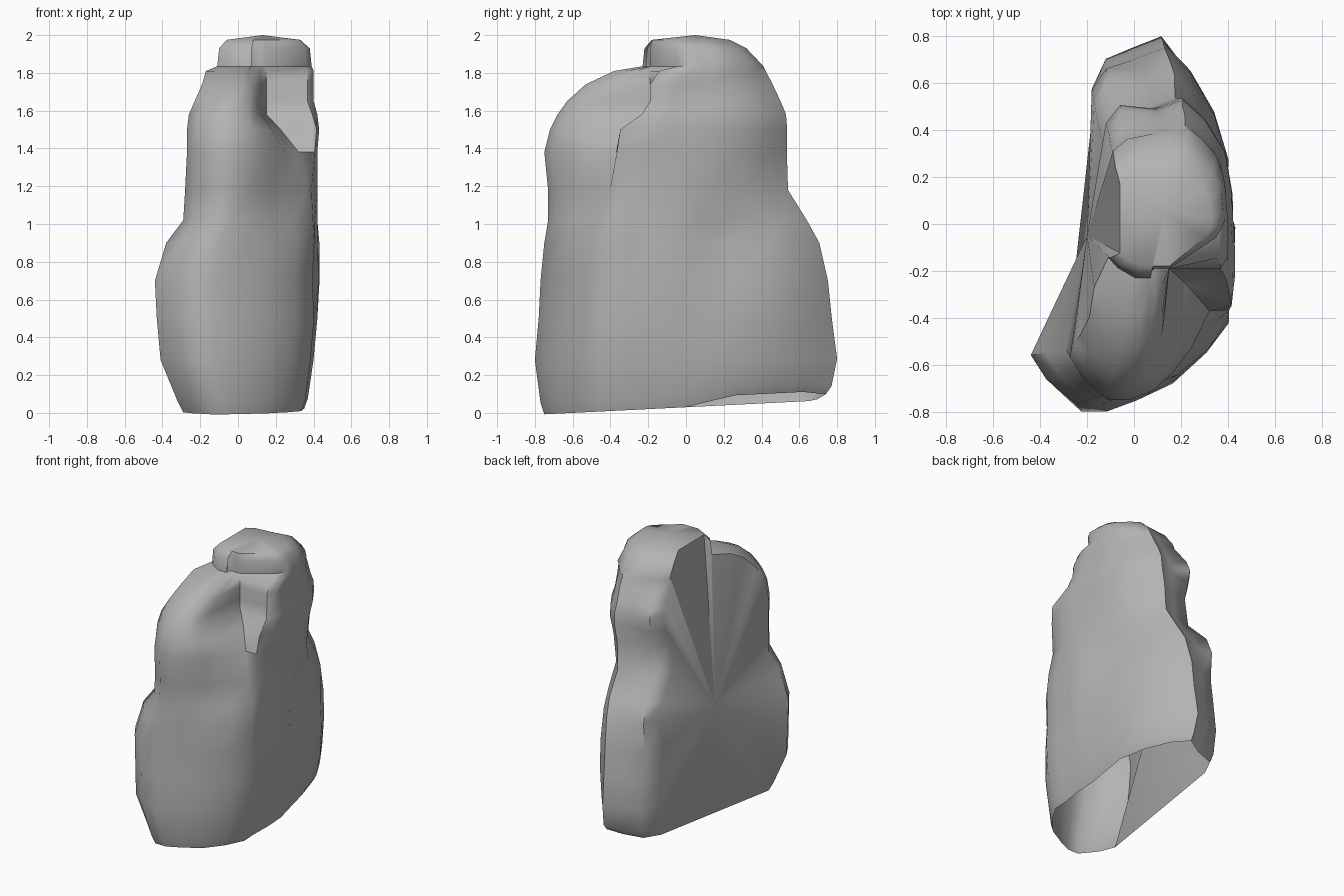
import bpy, bmesh, math
from mathutils import Vector

default = bpy.data.objects.get("Cube")
if default:
    bpy.data.objects.remove(default)

# One flat stone colour
stone = bpy.data.materials.new("grey stone")
stone.use_nodes = True
grey = (0.45, 0.45, 0.45, 1)
stone.diffuse_color = grey
stone.node_tree.nodes["Principled BSDF"].inputs["Base Color"].default_value = grey

# Layers: height, front y, back y, front-left x, right x, back-left x
LAYERS = [
    (.0, -.75, .74, -.29, .35, -.17), (.06, -.77, .77, -.32, .37, -.18),
    (.28, -.8, .8, -.41, .4, -.18), (.5, -.78, .77, -.43, .42, -.18),
    (.7, -.77, .74, -.44, .41, -.18), (.9, -.75, .7, -.38, .42, -.18),
    (1.02, -.73, .64, -.29, .42, -.17), (1.18, -.73, .54, -.28, .42, -.14),
    (1.38, -.75, .53, -.27, .42, -.12), (1.5, -.72, .52, -.27, .43, -.12),
    (1.58, -.68, .51, -.26, .42, -.12), (1.65, -.63, .48, -.23, .4, -.11),
    (1.74, -.53, .44, -.19, .4, -.1), (1.81, -.38, .41, -.17, .4, -.09),
    (1.835, -.23, .4, -.11, .39, -.09), (1.93, -.22, .32, -.1, .38, -.08),
    (1.975, -.18, .23, -.06, .33, -.06),
]

# Plan outline from the front-left corner round to the back: (width share, depth share)
PLAN = [(0, .14), (.08, .07), (.23, 0), (.36, 0), (.52, .03), (.71, .075), (.87, .15),
        (.98, .23), (.98, .3), (1, .4), (1, .5), (.99, .59), (.98, .68), (.9, .81),
        (.77, .92), (.65, 1), (.5, .97)]

# Hollows and swellings: centre, reach, push
DENTS = [((.4, .25, .95), .25, (-.07, 0, 0)), ((.4, .08, .6), .15, (-.04, 0, 0)),
         ((.4, -.05, .75), .2, (.03, 0, 0)), ((.28, -.55, 1.2), .28, (-.07, .06, 0)),
         ((.3, .38, 1.6), .32, (.04, .03, 0)), ((.25, .62, .7), .3, (.03, .02, 0)),
         ((-.1, .36, 1.6), .2, (0, .09, 0)), ((-.15, .5, .95), .22, (0, .08, 0))]

NOTCH_Y = -.19


def notch_target(i, p, front):
    """Where an outline point goes once the front-right corner has broken away."""
    wall = max(front, NOTCH_Y)
    if i < 4:
        return p
    if i < 7:
        return Vector((min(p.x, .06 + .03 * (i - 4)), min(p.y, wall), p.z))
    if i == 7:
        return Vector((.15, wall, p.z))
    return Vector((p.x - (.02 if i == 8 else 0), max(p.y, wall + .03 * (i - 8)), p.z))


def layer_points(z, front, back, left, right, back_left):
    depth = back - front
    pts = [Vector((left + u * (right - left), front + v * depth, z)) for u, v in PLAN]
    pts += [Vector((back_left + .06, front + .94 * depth, z)),
            Vector((back_left, front + .86 * depth, z))]
    low = max(0, 1 - z / .3)
    for i, p in enumerate(pts):
        for centre, reach, push in DENTS:
            near = 1 - (p - Vector(centre)).length / reach
            if near > 0:
                p += Vector(push) * math.sin(near * math.pi / 2)
        # The lower edge rises to the back and to the back right
        lift = .05 * min(1, max(0, p.x * 5)) * min(1, max(0, p.y * 4))
        p.z += (.03 + .05 * p.y + lift) * low
        # The corner crumbles first, the side ledge holds out higher up
        broken = (z - 1.3) / .28 if i < 8 else (z - 1.5) / .12
        pts[i] = p.lerp(notch_target(i, p, front), min(1, max(0, broken)))
    return pts


# Weathered shell from stacked layers, open underneath and on the split left side
bm = bmesh.new()
rows = [[bm.verts.new(p) for p in layer_points(*layer)] for layer in LAYERS]
for low, high in zip(rows, rows[1:]):
    for i in range(len(low) - 1):
        bm.faces.new((low[i], low[i + 1], high[i + 1], high[i]))

# Gently domed crown
crown = bm.verts.new((.13, .05, 2))
top = rows[-1]
for a, b in zip(top, top[1:] + top[:1]):
    bm.faces.new((a, b, crown))

# Split face on the left, fanned from one middle point
hub = bm.verts.new((-.2, -.05, .79))
rim = [r[0] for r in rows] + [r[-1] for r in rows[::-1]]
for a, b in zip(rim, rim[1:] + rim[:1]):
    bm.faces.new((a, b, hub))
bmesh.ops.recalc_face_normals(bm, faces=bm.faces)

mesh = bpy.data.meshes.new("rock")
bm.to_mesh(mesh)
bm.free()
mesh.materials.append(stone)
rock = bpy.data.objects.new("rock", mesh)
bpy.context.collection.objects.link(rock)
bpy.context.view_layer.objects.active = rock
rock.select_set(True)
bpy.ops.object.shade_smooth_by_angle(angle=math.radians(50))
